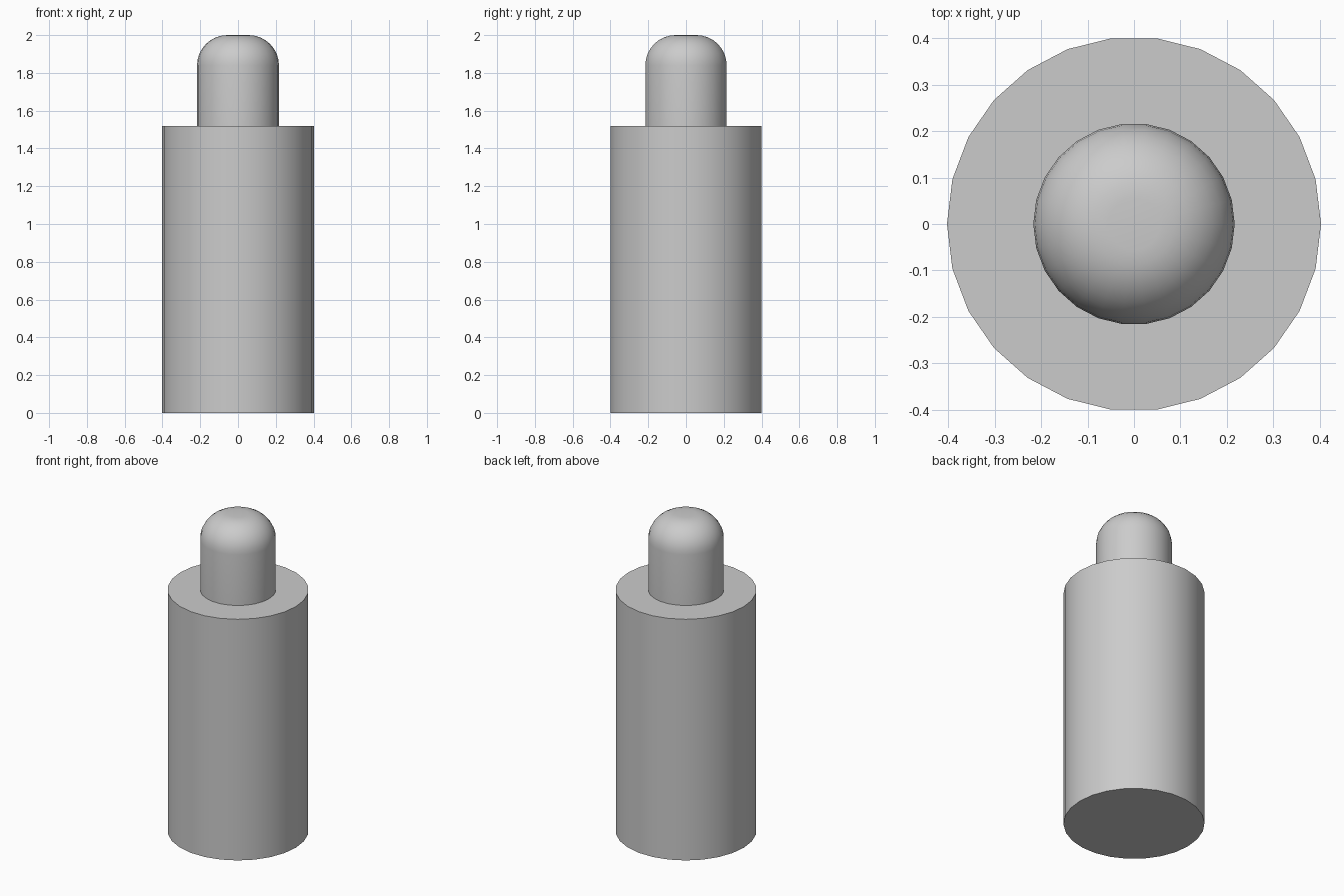
import bpy
import bmesh
import math

SIDES = 26

old = bpy.data.objects.get("Cube")
if old:
    bpy.data.objects.remove(old, do_unlink=True)

# Single plain grey material
GREY = (0.6, 0.6, 0.6, 1.0)
grey = bpy.data.materials.new("plain grey")
grey.use_nodes = True
grey.diffuse_color = GREY
grey.node_tree.nodes["Principled BSDF"].inputs["Base Color"].default_value = GREY


def column(name, radius, bottom, top, rounding=0.0):
    """Upright cylinder with an optional rounded top rim."""
    bpy.ops.mesh.primitive_cylinder_add(
        vertices=SIDES, radius=radius, depth=top - bottom,
        location=(0, 0, (bottom + top) / 2), rotation=(0, 0, math.pi / 2))
    bpy.ops.object.transform_apply(location=True, rotation=True, scale=True)
    obj = bpy.context.object
    obj.name = name
    obj.data.name = name
    obj.data.materials.append(grey)
    if rounding:
        bm = bmesh.new()
        bm.from_mesh(obj.data)
        rim = [e for e in bm.edges if all(v.co.z > top - 0.001 for v in e.verts)]
        bmesh.ops.bevel(bm, geom=rim, offset=rounding, offset_type='OFFSET',
                        segments=8, profile=0.5, affect='EDGES')
        bm.to_mesh(obj.data)
        bm.free()
    bpy.ops.object.shade_smooth_by_angle(angle=math.radians(35))
    return obj


# Wide main body and narrow round-topped pin
column("body", 0.403, 0.0, 1.52)
column("pin", 0.217, 1.52, 2.0, rounding=0.16)
